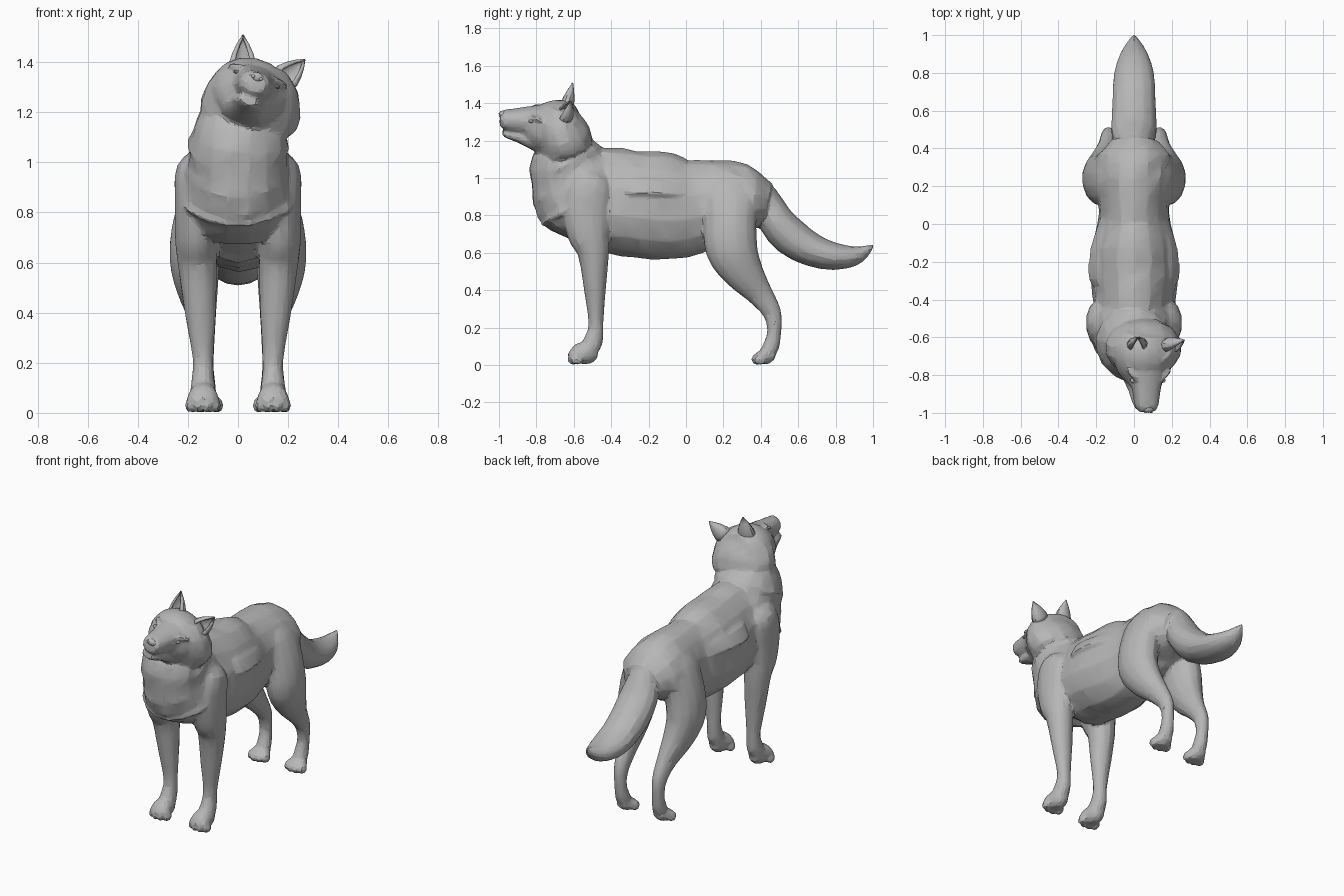
import bpy, bmesh, math, random
from mathutils import Vector, Matrix

random.seed(4)
old = bpy.data.objects.get("Cube")
if old:
    bpy.data.objects.remove(old)

GREY = (0.47, 0.47, 0.47, 1)
fur = bpy.data.materials.new("grey fur")
fur.use_nodes = True
fur.diffuse_color = GREY
fur.node_tree.nodes["Principled BSDF"].inputs["Base Color"].default_value = GREY
skin = []  # parts that are blended into one coat


def select(obs):
    bpy.ops.object.select_all(action='DESELECT')
    for ob in obs:
        ob.select_set(True)
    bpy.context.view_layer.objects.active = obs[0]


def finish(name, bm):
    bmesh.ops.recalc_face_normals(bm, faces=bm.faces)
    mesh = bpy.data.meshes.new(name)
    bm.to_mesh(mesh)
    bm.free()
    mesh.materials.append(fur)
    ob = bpy.data.objects.new(name, mesh)
    bpy.context.collection.objects.link(ob)
    select([ob])
    bpy.ops.object.shade_smooth_by_angle(angle=math.radians(35))
    return ob


def resample(rows, n):
    """Catmull-Rom through rows of (x, y, z, half width, half depth)."""
    out = []
    for i in range(len(rows) - 1):
        a, b, c, d = (rows[min(max(i + k, 0), len(rows) - 1)] for k in (-1, 0, 1, 2))
        for j in range(n):
            t = j / n
            out.append([q + 0.5 * t * (r - p + t * (2*p - 5*q + 4*r - s + t * (3*(q - r) + s - p)))
                        for p, q, r, s in zip(a, b, c, d)])
    return out + [rows[-1]]


def loft(name, rows, sides=14, n=3, mat=Matrix(), mirror=1, jitter=0.0, power=1.0, peak=0.0):
    """Skin rings along a path; peak narrows the upper half of each ring."""
    rows = resample(rows, n)
    pts = [Vector(r[:3]) for r in rows]
    bm = bmesh.new()
    rings = []
    for i, r in enumerate(rows):
        tan = (pts[min(i + 1, len(pts) - 1)] - pts[max(i - 1, 0)]).normalized()
        u = Vector((1, 0, 0))
        u = (u - tan * u.dot(tan)).normalized()
        v = tan.cross(u)
        ring = []
        for k in range(sides):
            a = math.tau * (k + 0.5) / sides
            c, s = (math.copysign(abs(w) ** power, w) for w in (math.cos(a), math.sin(a)))
            c *= 1 + peak * min(0, s)
            p = pts[i] + u * c * r[3] + v * s * r[4]
            p = mat @ (p + Vector([random.uniform(-jitter, jitter) for _ in range(3)]))
            p.x *= mirror
            ring.append(bm.verts.new(p))
        rings.append(ring)
    for a, b in zip(rings, rings[1:]):
        for k in range(sides):
            m = (k + 1) % sides
            bm.faces.new((a[k], a[m], b[m], b[k]))
    bm.faces.new(rings[0])
    bm.faces.new(rings[-1])
    skin.append(finish(name, bm))


def ball(name, center, size, mat=Matrix(), mirror=1):
    bm = bmesh.new()
    bmesh.ops.create_uvsphere(bm, u_segments=10, v_segments=7, radius=1)
    for v in bm.verts:
        v.co = mat @ (Vector(center) + Vector([a * b for a, b in zip(v.co, size)]))
        v.co.x *= mirror
    return finish(name, bm)


# Faceted torso with a saddle of longer fur over the ribs
loft("torso", [(0, -.68, .83, .13, .11), (0, -.58, .87, .215, .215), (0, -.45, .885, .215, .282),
               (0, -.30, .865, .236, .285), (0, -.15, .85, .232, .292), (0, 0, .842, .20, .268),
               (0, .10, .86, .19, .238), (0, .25, .885, .20, .208), (0, .36, .875, .20, .165),
               (0, .44, .86, .13, .105)], n=2, jitter=.005, power=.92, peak=.22)
loft("saddle", [(0, -.33, .96, .215, .11), (0, -.29, .96, .246, .115), (0, -.13, .95, .238, .105),
                (0, 0, .94, .195, .09)], n=2, power=.75, peak=.5)

# Chest and neck, with layered ruff tiers
loft("neck", [(0, -.46, .77, .22, .19), (0, -.52, .86, .238, .25), (0, -.57, .93, .22, .265),
              (0, -.605, 1.0, .20, .24), (.005, -.645, 1.09, .195, .20),
              (.02, -.65, 1.17, .175, .14), (.04, -.655, 1.26, .15, .12)],
     sides=16, n=2, jitter=.005)
for i, (y, z, w, d) in enumerate([(-.55, .905, .24, .268), (-.605, 1.0, .207, .248), (-.645, 1.09, .198, .206)]):
    loft(f"ruff_tier_{i + 1}", [(0, y + .02, z - .04, w, d), (0, y + .01, z - .02, w + .006, d + .008),
                                (0, y - .03, z + .05, w * .86, d * .84)], sides=16, n=1, jitter=.006)

# Head, tilted toward the model's left
tilt = Matrix.Translation((.055, 0, 1.28)) @ Matrix.Rotation(math.radians(20), 4, 'Y') \
    @ Matrix.Translation((0, 0, -1.28))
loft("cheek_ruff", [(.03, -.625, 1.13, .165, .125), (.035, -.635, 1.16, .195, .145), (.054, -.66, 1.23, .203, .148),
                    (.075, -.675, 1.32, .172, .122), (.09, -.665, 1.38, .11, .08)], jitter=.004, n=2)
loft("skull", [(0, -.87, 1.305, .07, .06), (0, -.83, 1.295, .095, .09), (0, -.78, 1.278, .14, .128),
               (0, -.70, 1.27, .168, .145), (0, -.62, 1.29, .155, .132), (0, -.568, 1.31, .11, .09)],
     sides=16, n=2, mat=tilt)
loft("muzzle", [(0, -.995, 1.318, .038, .034), (0, -.97, 1.316, .06, .05), (0, -.92, 1.312, .07, .058),
                (0, -.86, 1.31, .08, .07), (0, -.78, 1.30, .11, .09)], mat=tilt, power=.85)
loft("lower_jaw", [(0, -.98, 1.244, .038, .018), (0, -.94, 1.238, .055, .032), (0, -.88, 1.228, .07, .045),
                   (0, -.80, 1.205, .10, .06), (0, -.74, 1.19, .11, .06)], mat=tilt)
ball("nose", (0, -.98, 1.343), (.03, .02, .02), tilt)
for side, s in (("left", 1), ("right", -1)):
    ball(f"{side}_eye", (.08 * s, -.828, 1.335), (.02, .014, .008), tilt)
    ball(f"{side}_nostril", (.016 * s, -.994, 1.342), (.008, .008, .007), tilt)
    loft(f"{side}_brow", [(.045 * s, -.84, 1.355, .01, .01), (.08 * s, -.81, 1.355, .016, .016),
                          (.12 * s, -.77, 1.35, .012, .012)], sides=8, mat=tilt)


# Hollow ears: tapered shells open at the front
def ear(name, base, tip, radius):
    base, tip = Vector(base), Vector(tip)
    axis = tip - base
    up = axis.normalized()
    front = Vector((0, -1, 0))
    front = (front - up * front.dot(up)).normalized()
    side = up.cross(front)
    bm = bmesh.new()
    rows = []
    for t, w in ((0, 1), (.25, 1.02), (.5, .8), (.75, .47), (1, .04)):
        row = []
        for k in range(10):
            a = math.radians(40 + 280 * k / 9)
            row.append(bm.verts.new(base + axis * t + (front * math.cos(a) * .75 + side * math.sin(a)) * radius * w))
        rows.append(row)
    for a, b in zip(rows, rows[1:]):
        for k in range(9):
            bm.faces.new((a[k], a[k + 1], b[k + 1], b[k]))
    solid = finish(name, bm).modifiers.new("thickness", 'SOLIDIFY')
    solid.thickness = .01


ear("right_ear", (.018, -.65, 1.355), (.02, -.605, 1.51), .056)
ear("left_ear", (.175, -.65, 1.325), (.268, -.615, 1.412), .056)

# Legs and paws, mirrored
FRONT = [(.12, -.49, 1.02, .05, .08), (.15, -.51, .96, .098, .125), (.158, -.53, .85, .096, .14),
         (.165, -.52, .70, .088, .115), (.162, -.495, .60, .08, .085), (.15, -.487, .40, .063, .058),
         (.14, -.482, .22, .042, .04), (.14, -.495, .13, .046, .052), (.14, -.53, .07, .055, .05)]
HIND = [(.09, .25, .98, .06, .10), (.12, .24, .91, .085, .15), (.155, .235, .76, .105, .142),
        (.172, .245, .62, .103, .14), (.162, .305, .50, .084, .11), (.142, .395, .38, .055, .07),
        (.135, .46, .28, .042, .05), (.133, .472, .18, .036, .038), (.13, .455, .10, .042, .044),
        (.13, .43, .055, .045, .04)]
for side, s in (("left", 1), ("right", -1)):
    for part, path, x, heel, toe, top in (("front", FRONT, .14, -.475, -.622, .13), ("hind", HIND, .13, .475, .36, .095)):
        loft(f"{side}_{part}_leg", path, mirror=s)
        h = top / 2
        loft(f"{side}_{part}_paw", [(x, heel, h * 1.1, .03, h * .4), (x, heel - .035, h, .05, h * .85),
                                    (x, toe + .06, h * .95, .06, h * .9), (x, toe + .025, h * .75, .062, h * .66),
                                    (x, toe, h * .6, .045, h * .38)], mirror=s)
        for k in range(4):
            off = (k - 1.5) * .034
            skin.append(ball(f"{side}_{part}_toe_{k + 1}", (x + off, toe + .012 + abs(off) * .5, .03),
                             (.021, .034, .03), mirror=s))

# Bushy tail curving up at the tip
loft("tail", [(0, .34, .99, .06, .05), (0, .41, .90, .085, .08), (0, .475, .78, .12, .095),
              (0, .56, .685, .12, .102), (0, .68, .612, .115, .088), (0, .80, .58, .107, .072),
              (0, .90, .583, .075, .053), (0, .96, .61, .038, .03), (0, 1.003, .64, .006, .006)], n=2)

# Blend the parts into one continuous faceted coat
select(skin)
bpy.ops.object.join()
body = bpy.context.object
body.name = "body"
remesh = body.modifiers.new("blend", 'REMESH')
remesh.mode = 'VOXEL'
remesh.voxel_size = .01
relax = body.modifiers.new("relax", 'SMOOTH')
relax.factor, relax.iterations = .5, 3
facets = body.modifiers.new("facets", 'DECIMATE')
facets.ratio = .08
for mod in ("blend", "relax", "facets"):
    bpy.ops.object.modifier_apply(modifier=mod)
bpy.ops.object.shade_smooth_by_angle(angle=math.radians(14))
